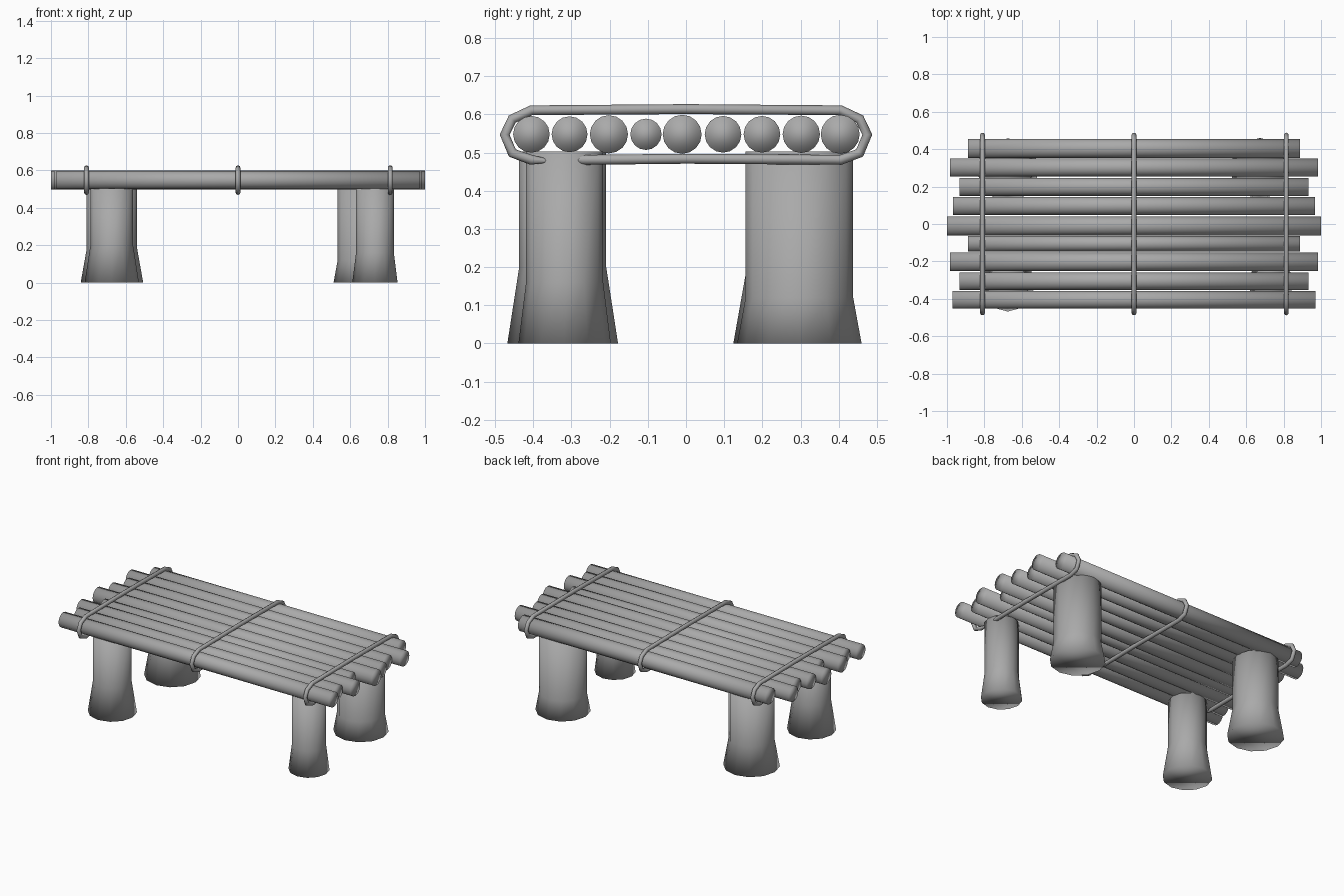
import bpy
import bmesh
from math import cos, sin, tau
from mathutils import Matrix

if "Cube" in bpy.data.objects:
    bpy.data.objects.remove(bpy.data.objects["Cube"], do_unlink=True)

# Single plain grey
GREY = (0.4, 0.4, 0.4, 1.0)
grey = bpy.data.materials.new("plain grey")
grey.use_nodes = True
grey.diffuse_color = GREY
grey.node_tree.nodes["Principled BSDF"].inputs["Base Color"].default_value = GREY


def lathe(name, rings, sides, matrix):
    """Closed round solid from (radius, height) rings, softly shaded all over."""
    bm = bmesh.new()
    loops = [[bm.verts.new((r * cos(tau * i / sides), r * sin(tau * i / sides), h))
              for i in range(sides)] for r, h in rings]
    for low, high in zip(loops, loops[1:]):
        for i in range(sides):
            j = (i + 1) % sides
            bm.faces.new((low[i], low[j], high[j], high[i]))
    bm.faces.new(loops[0][::-1])
    bm.faces.new(loops[-1])
    bm.transform(matrix)
    for face in bm.faces:
        face.smooth = True
    mesh = bpy.data.meshes.new(name)
    bm.to_mesh(mesh)
    bm.free()
    mesh.materials.append(grey)
    obj = bpy.data.objects.new(name, mesh)
    bpy.context.collection.objects.link(obj)
    return obj


# Deck logs: y, radius, half length
LOGS = [(-0.405, 0.048, 0.97), (-0.305, 0.047, 0.932), (-0.202, 0.050, 0.983),
        (-0.105, 0.041, 0.887), (-0.010, 0.051, 1.0), (0.097, 0.048, 0.967),
        (0.199, 0.048, 0.932), (0.302, 0.049, 0.983), (0.404, 0.051, 0.887)]
for n, (y, r, half) in enumerate(LOGS, 1):
    place = Matrix.Translation((0, y, 0.548)) @ Matrix.Rotation(tau / 4, 4, "Y")
    lathe(f"deck_log_{n}", [(r, -half), (r, half)], 16, place)

# Flared stump legs: x, y, shaft radius, foot radius, flare height
LEGS = {
    "front_left_leg": (0.732, -0.318, 0.101, 0.121, 0.16),
    "front_right_leg": (-0.675, -0.323, 0.114, 0.145, 0.20),
    "back_left_leg": (0.674, 0.297, 0.141, 0.163, 0.12),
    "back_right_leg": (-0.674, 0.291, 0.135, 0.167, 0.18),
}
for name, (x, y, r, foot, flare) in LEGS.items():
    lathe(name, [(foot, 0), (r, flare), (r, 0.503)], 12, Matrix.Translation((x, y, 0)))

# Rope lashings: open loop around the deck with tapered ends meeting underneath
half_turn = [(0.405, 0.481), (0.455, 0.499), (0.475, 0.547), (0.455, 0.588), (0.405, 0.611)]
path = ([(-0.315, 0.478), (-0.27, 0.481), (0, 0.484)] + half_turn + [(0, 0.614)]
        + [(-y, z) for y, z in reversed(half_turn)] + [(-0.345, 0.478)])
for name, x in (("right_rope", -0.81), ("middle_rope", 0.0), ("left_rope", 0.814)):
    curve = bpy.data.curves.new(name, "CURVE")
    curve.dimensions = "3D"
    curve.bevel_depth = 0.013
    curve.bevel_resolution = 2
    curve.use_fill_caps = True
    spline = curve.splines.new("POLY")
    spline.points.add(len(path) - 1)
    for point, (y, z) in zip(spline.points, path):
        point.co = (x, y, z, 1)
    spline.points[0].radius = spline.points[-1].radius = 0.15
    spline.use_smooth = True
    curve.materials.append(grey)
    rope = bpy.data.objects.new(name, curve)
    bpy.context.collection.objects.link(rope)
